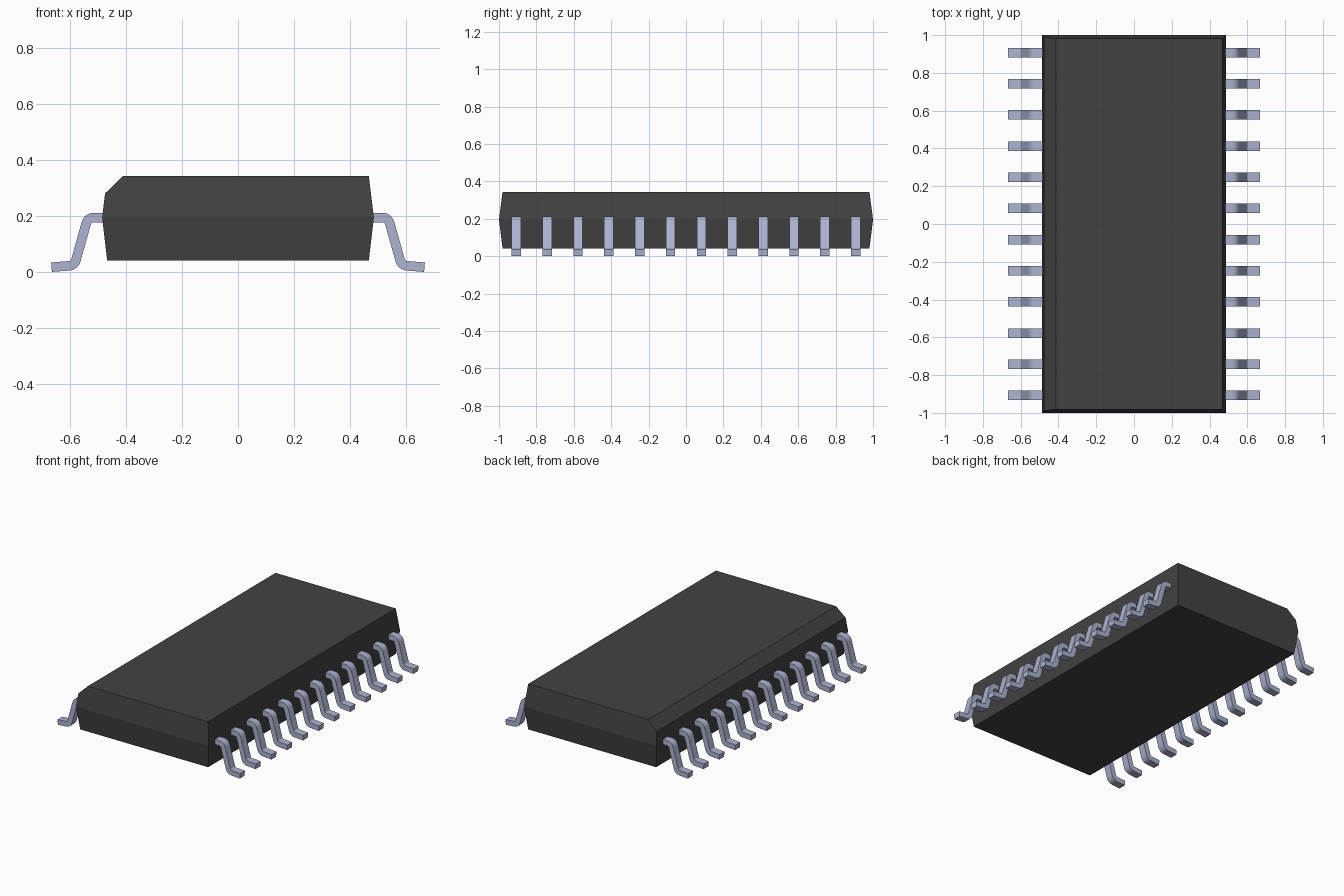
import bpy, bmesh, math
from mathutils import Vector

if "Cube" in bpy.data.objects:
    bpy.data.objects.remove(bpy.data.objects["Cube"], do_unlink=True)


def material(name, rgb):
    m = bpy.data.materials.new(name)
    m.use_nodes = True
    m.diffuse_color = (*rgb, 1)
    m.node_tree.nodes["Principled BSDF"].inputs["Base Color"].default_value = (*rgb, 1)
    return m


def add_object(name, mesh):
    ob = bpy.data.objects.new(name, mesh)
    bpy.context.collection.objects.link(ob)
    return ob


def finish_mesh(bm, name, mat):
    bmesh.ops.recalc_face_normals(bm, faces=bm.faces)
    mesh = bpy.data.meshes.new(name)
    bm.to_mesh(mesh)
    bm.free()
    mesh.materials.append(mat)
    return mesh


black = material("black plastic", (0.055, 0.055, 0.055))
metal = material("tinned metal", (0.42, 0.45, 0.63))

# Moulded body: three stacked rectangles, widest at the parting line
bm = bmesh.new()
rings = []
for hx, hy, z in [(0.468, 0.981, 0.042), (0.486, 1.0, 0.195), (0.468, 0.981, 0.343)]:
    rings.append([bm.verts.new((sx * hx, sy * hy, z))
                  for sx, sy in [(-1, -1), (1, -1), (1, 1), (-1, 1)]])
for low, high in zip(rings, rings[1:]):
    for i in range(4):
        j = (i + 1) % 4
        bm.faces.new((low[i], low[j], high[j], high[i]))
bm.faces.new(rings[0][::-1])
bm.faces.new(rings[-1])

# Slanted edge marking the first-pin side
cut = bmesh.ops.bisect_plane(bm, geom=bm.verts[:] + bm.edges[:] + bm.faces[:],
                             plane_co=(-0.412, 0, 0.343), plane_no=(-0.063, 0, 0.065),
                             clear_outer=True)
bmesh.ops.holes_fill(bm, edges=[e for e in bm.edges if e.is_boundary], sides=0)
add_object("body", finish_mesh(bm, "body", black))


# Gull-wing pin: centre line with rounded bends, thickened and extruded
def rounded(points, radius, steps=6):
    pts = [Vector(p) for p in points]
    out = [pts[0]]
    for a, b, c in zip(pts, pts[1:], pts[2:]):
        u, v = (a - b).normalized(), (c - b).normalized()
        half = u.angle(v) / 2
        start = b + u * (radius / math.tan(half))
        centre = b + (u + v).normalized() * (radius / math.sin(half))
        r0 = start - centre
        sign = 1 if u.x * v.y - u.y * v.x < 0 else -1
        sweep = sign * (math.pi - 2 * half)
        for k in range(steps + 1):
            t = sweep * k / steps
            out.append(centre + Vector((r0.x * math.cos(t) - r0.y * math.sin(t),
                                        r0.x * math.sin(t) + r0.y * math.cos(t))))
    return out + [pts[-1]]


THICK, WIDTH = 0.034, 0.05
line = rounded([(0.45, 0.195), (0.537, 0.195), (0.585, 0.024), (0.667, 0.0175)], 0.027)
bm = bmesh.new()
sections = []
for i, p in enumerate(line):
    d = (line[min(i + 1, len(line) - 1)] - line[max(i - 1, 0)]).normalized()
    n = Vector((-d.y, d.x)) * THICK / 2
    sections.append([bm.verts.new((q.x, y, q.y)) for q, y in
                     [(p + n, -WIDTH / 2), (p + n, WIDTH / 2),
                      (p - n, WIDTH / 2), (p - n, -WIDTH / 2)]])
for a, b in zip(sections, sections[1:]):
    for i in range(4):
        j = (i + 1) % 4
        bm.faces.new((a[i], a[j], b[j], b[i]))
bm.faces.new(sections[0])
bm.faces.new(sections[-1][::-1])
pin_mesh = finish_mesh(bm, "pin", metal)

# Twelve pins along each long side
pins = []
for side, turn in [("left", 0), ("right", math.pi)]:
    for k in range(12):
        pin = add_object(f"{side}_pin_{k + 1}", pin_mesh)
        pin.location.y = (k - 5.5) * 0.165
        pin.rotation_euler.z = turn
        pins.append(pin)

# Smooth bends, sharp edges
bpy.ops.object.select_all(action='DESELECT')
pins[0].select_set(True)
bpy.context.view_layer.objects.active = pins[0]
bpy.ops.object.shade_smooth_by_angle(angle=math.radians(30))
